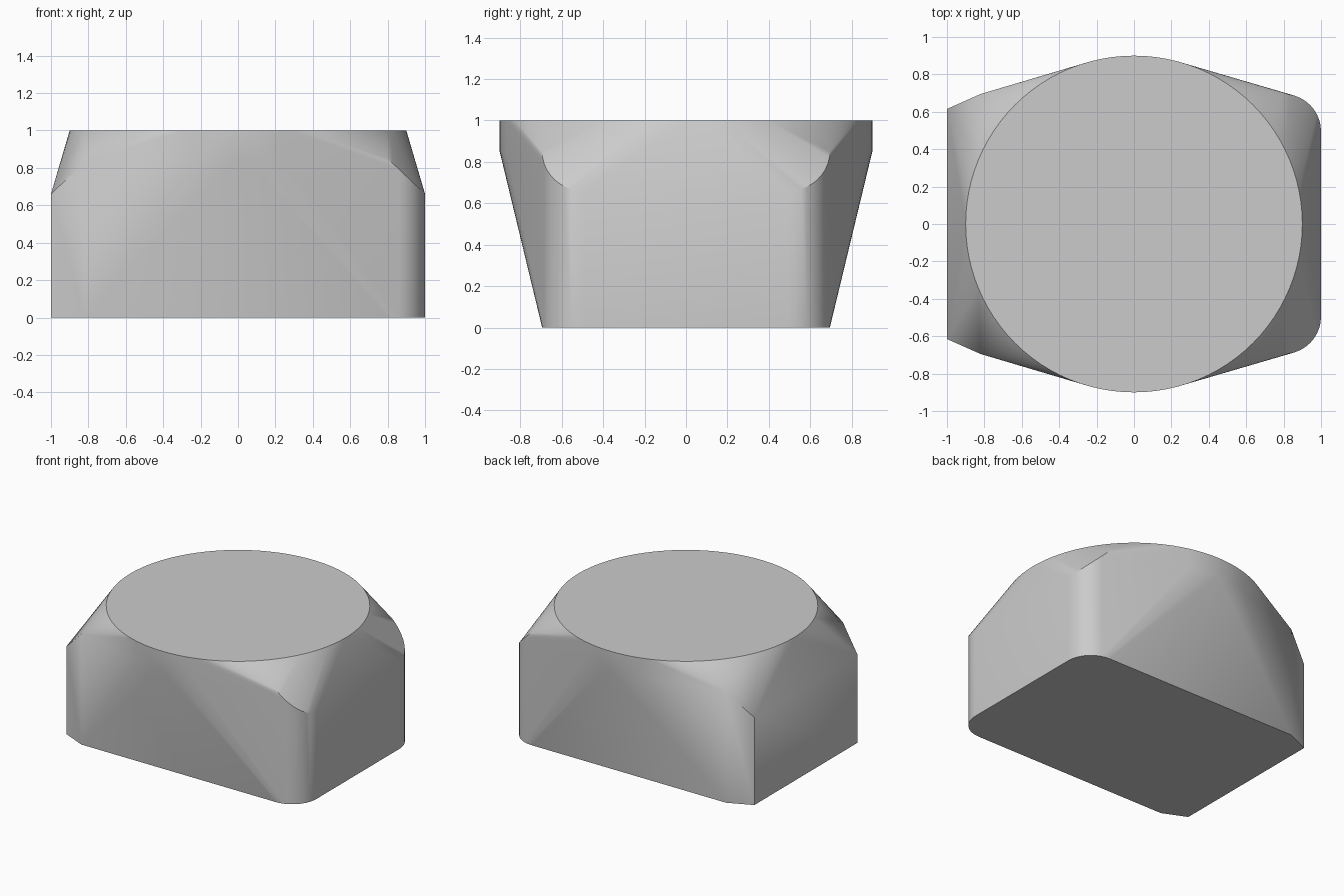
import bpy, bmesh
from math import sin, cos, pi, radians

cube = bpy.data.objects.get("Cube")
if cube:
    bpy.data.objects.remove(cube, do_unlink=True)

# Plain grey material
grey = bpy.data.materials.new("light grey")
grey.use_nodes = True
colour = (0.6, 0.6, 0.6, 1)
grey.diffuse_color = colour
grey.node_tree.nodes["Principled BSDF"].inputs["Base Color"].default_value = colour

DEPTH, SHOULDER, RIM = 0.695, 0.85, 0.9


def corner_height(x):
    """Block top slopes down towards both ends."""
    return SHOULDER - max(0, abs(x) - 0.8) * 0.95


# Half outline of the block: round corners at +x, cut corners at -x
steps = 10
outline = [(0.8 + 0.2 * sin(a), DEPTH - 0.2 + 0.2 * cos(a))
           for a in (i * pi / 2 / steps for i in range(steps + 1))]
outline += [(-0.82, DEPTH), (-1, 0.615)]

bm = bmesh.new()
for x, y in outline:
    for side in (1, -1):
        for z in (0, corner_height(x)):
            bm.verts.new((x, side * y, z))

# Round disc on top
segments = 96
for i in range(segments):
    a = 2 * pi * i / segments
    for z in (SHOULDER, 1):
        bm.verts.new((RIM * cos(a), RIM * sin(a), z))

# Skin the block and the disc together
bmesh.ops.convex_hull(bm, input=bm.verts)
bmesh.ops.delete(bm, geom=[v for v in bm.verts if not v.link_faces], context='VERTS')
bmesh.ops.dissolve_limit(bm, angle_limit=radians(0.3), verts=bm.verts, edges=bm.edges)
bmesh.ops.recalc_face_normals(bm, faces=bm.faces)

mesh = bpy.data.meshes.new("blended_block")
bm.to_mesh(mesh)
bm.free()
mesh.materials.append(grey)
block = bpy.data.objects.new("blended_block", mesh)
bpy.context.collection.objects.link(block)

# Smooth sides, crisp rims
bpy.ops.object.select_all(action='DESELECT')
block.select_set(True)
bpy.context.view_layer.objects.active = block
bpy.ops.object.shade_smooth_by_angle(angle=radians(30))
